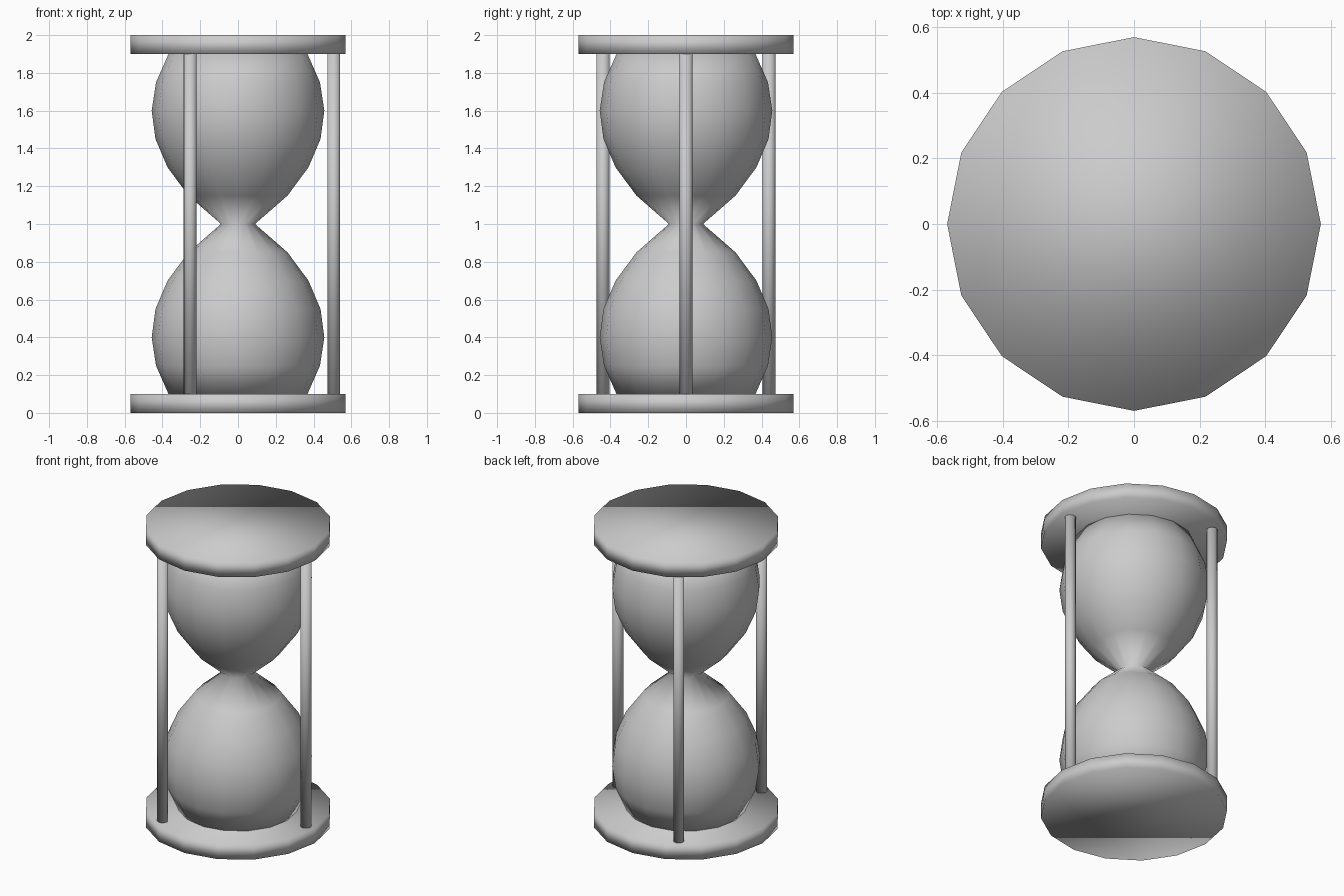
import bpy, bmesh
from math import cos, sin, tau

if "Cube" in bpy.data.objects:
    bpy.data.objects.remove(bpy.data.objects["Cube"])


def lathe(name, profile, sides, centre=(0, 0)):
    """Spin (radius, z) points around a vertical axis, capping both ends."""
    bm = bmesh.new()
    rings = [[bm.verts.new((r * cos(tau * i / sides), r * sin(tau * i / sides), z))
              for i in range(sides)] for r, z in profile]
    for low, high in zip(rings, rings[1:]):
        for i in range(sides):
            j = (i + 1) % sides
            bm.faces.new((low[i], low[j], high[j], high[i]))
    bm.faces.new(rings[0][::-1])
    bm.faces.new(rings[-1])
    for f in bm.faces:
        f.smooth = True
    mesh = bpy.data.meshes.new(name)
    bm.to_mesh(mesh)
    bm.free()
    obj = bpy.data.objects.new(name, mesh)
    obj.location = (centre[0], centre[1], 0)
    bpy.context.collection.objects.link(obj)
    return obj


# End plates
for name, z in (("base_plate", 0.0), ("top_plate", 1.9)):
    lathe(name, [(0.57, z), (0.57, z + 0.1)], 16)

# Glass: lower bulb radii at even heights, mirrored about the neck
radii = [0.368, 0.434, 0.457, 0.437, 0.373, 0.262, 0.09]
lower = [(r, 0.1 + 0.15 * i) for i, r in enumerate(radii)]
upper = [(r, 2 - z) for r, z in reversed(lower[:-1])]
lathe("glass_bulbs", lower + upper, 16)

# Three support posts
for k in range(3):
    a = tau * k / 3
    lathe(f"post_{k + 1}", [(0.034, 0.1), (0.034, 1.9)], 16,
          (0.507 * cos(a), 0.507 * sin(a)))
